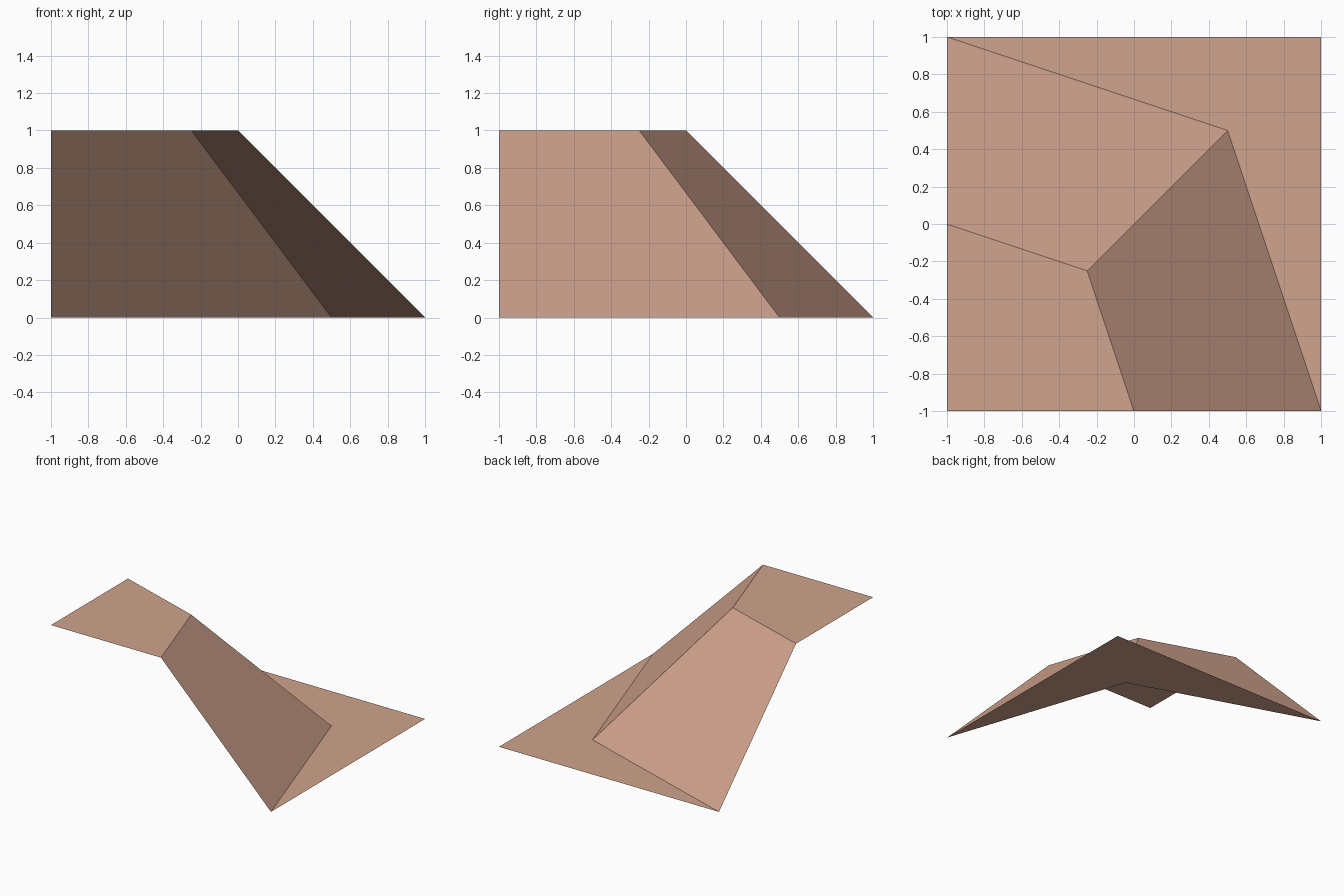
import bpy
from mathutils import Vector

if "Cube" in bpy.data.objects:
    bpy.data.objects.remove(bpy.data.objects["Cube"])

clay = bpy.data.materials.new("clay")
clay.diffuse_color = (0.631, 0.366, 0.266, 1.0)
clay.use_nodes = True
clay.node_tree.nodes["Principled BSDF"].inputs["Base Color"].default_value = clay.diffuse_color


def sheet(name, faces):
    """Open flat-faced sheet; every face is wound so its normal points up."""
    verts, index, polys = [], {}, []
    for face in faces:
        a, b, c = (Vector(p) for p in face[:3])
        if (b - a).cross(c - a).z < 0:
            face = face[::-1]
        for p in face:
            if p not in index:
                index[p] = len(verts)
                verts.append(p)
        polys.append([index[p] for p in face])
    mesh = bpy.data.meshes.new(name)
    mesh.from_pydata(verts, [], polys)
    mesh.materials.append(clay)
    mesh.update()
    obj = bpy.data.objects.new(name, mesh)
    bpy.context.collection.objects.link(obj)
    return obj


def swap(face):
    """Mirror a face across the x = y diagonal."""
    return [(y, x, z) for x, y, z in face]


# Key points: ridge runs along the diagonal, from the deck to the ground
ridge_low, ridge_high = (0.5, 0.5, 0.0), (-0.25, -0.25, 1.0)
tip, deck_end = (-1.0, 1.0, 0.0), (-1.0, 0.0, 1.0)
ground_corner, deck_corner = (1.0, 1.0, 0.0), (-1.0, -1.0, 1.0)

# Arrow-shaped ground sheet, split along its diagonal
ground_half = [tip, ridge_low, ground_corner]
sheet("ground_sheet", [ground_half, swap(ground_half)])

# Two slopes that meet at the ridge
slope = [tip, ridge_low, ridge_high, deck_end]
sheet("slopes", [slope, swap(slope)])

# Raised flat deck
sheet("top_deck", [[deck_corner, swap([deck_end])[0], ridge_high, deck_end]])
